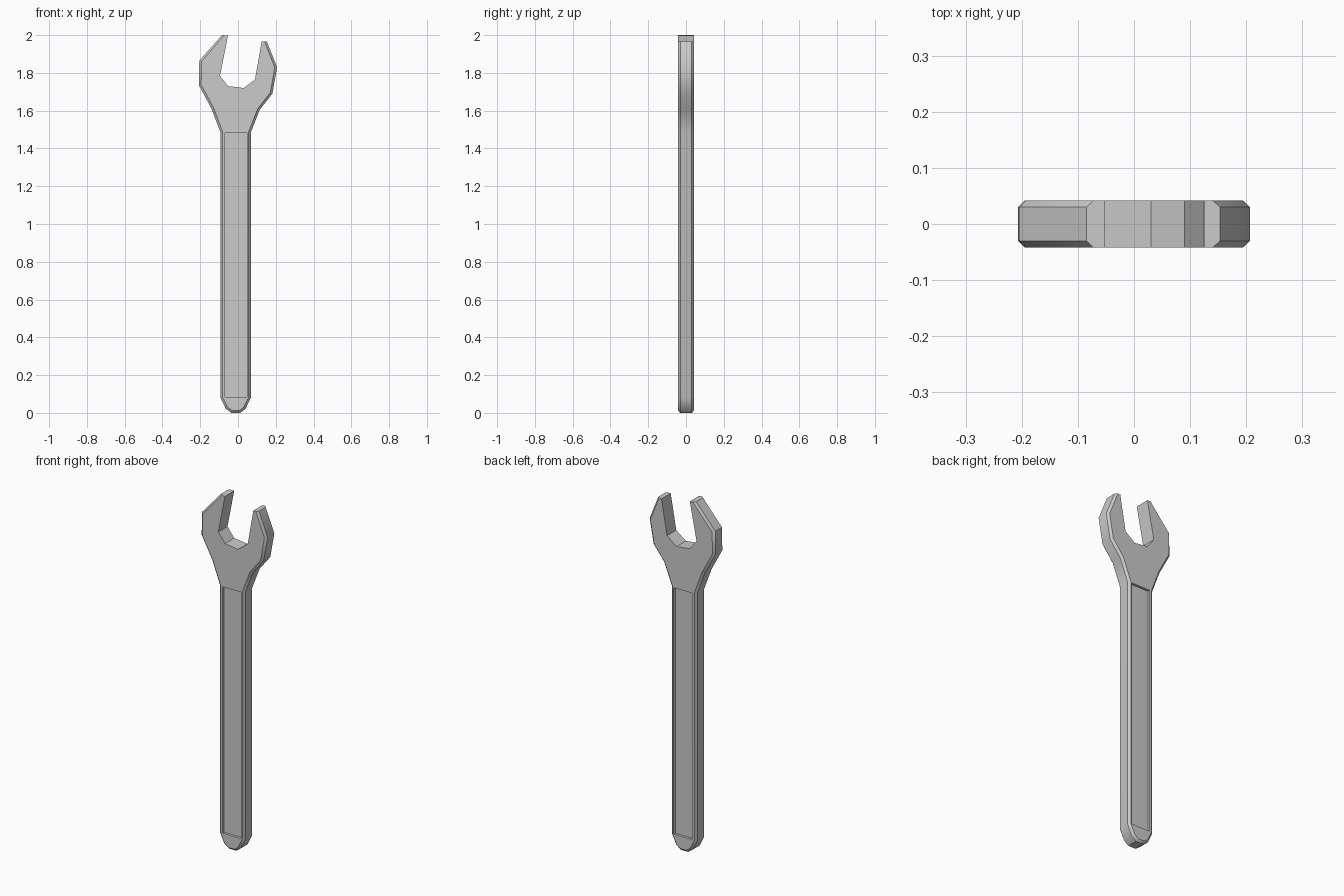
import bpy, bmesh
from mathutils import Vector

if "Cube" in bpy.data.objects:
    bpy.data.objects.remove(bpy.data.objects["Cube"])

# Silhouette (x, z): outer edge from right jaw tip, round the handle, to left jaw tip
outer = [(0.153, 1.965), (0.207, 1.83), (0.182, 1.69), (0.115, 1.605), (0.068, 1.485),
         (0.068, 0.08), (0.04, 0.022), (0.012, 0.0), (-0.035, 0.0), (-0.065, 0.022),
         (-0.093, 0.08), (-0.093, 1.485), (-0.14, 1.61), (-0.207, 1.735),
         (-0.205, 1.865), (-0.085, 2.0)]
# Jaw opening, left to right
jaw = [(-0.053, 1.998), (-0.095, 1.785), (-0.053, 1.73), (0.03, 1.72),
       (0.09, 1.765), (0.125, 1.965)]
outer = [Vector(p) for p in outer]
jaw = [Vector(p) for p in jaw]
HALF, EDGE, CHAMFER = 0.0415, 0.03, 0.012


def inset(pts, d):
    """Mitred offset to the inside; the jaw tips slide along their top edges."""
    res = [pts[0] + (jaw[-1] - pts[0]).normalized() * d]
    for a, b, c in zip(pts, pts[1:], pts[2:]):
        u, v = (b - a).normalized(), (c - b).normalized()
        n1, n2 = Vector((u.y, -u.x)), Vector((v.y, -v.x))
        res.append(b + (n1 + n2) * d / (1 + n1.dot(n2)))
    res.append(pts[-1] + (jaw[0] - pts[-1]).normalized() * d)
    return res


# Wrench body: four stacked outlines, chamfered on the outside only
inner = inset(outer, CHAMFER)
bm = bmesh.new()
rings = [[bm.verts.new((p.x, y, p.y)) for p in pts + jaw]
         for y, pts in ((-HALF, inner), (-EDGE, outer), (EDGE, outer), (HALF, inner))]
n = len(rings[0])
for r, s in zip(rings, rings[1:]):
    for i in range(n):
        j = (i + 1) % n
        bm.faces.new((r[i], r[j], s[j], s[i]))
bm.faces.new(rings[0])
bm.faces.new(rings[-1])
bmesh.ops.recalc_face_normals(bm, faces=bm.faces)
mesh = bpy.data.meshes.new("wrench_body")
bm.to_mesh(mesh)
bm.free()
body = bpy.data.objects.new("wrench_body", mesh)
bpy.context.collection.objects.link(body)
bpy.context.view_layer.objects.active = body

# Shallow rectangular recess on both faces of the handle
DEPTH = 0.014
for side in (-1, 1):
    bpy.ops.mesh.primitive_cube_add(size=1, location=(-0.01, side * (HALF - DEPTH + 0.05), 0.782))
    cutter = bpy.context.object
    cutter.name = "recess_cutter"
    cutter.scale = (0.116, 0.1, 1.398)
    cutter.hide_render = True
    bpy.context.view_layer.update()
    bpy.context.view_layer.objects.active = body
    mod = body.modifiers.new("recess", 'BOOLEAN')
    mod.operation = 'DIFFERENCE'
    mod.solver = 'EXACT'
    mod.object = cutter
    bpy.ops.object.modifier_apply(modifier=mod.name)
    bpy.data.objects.remove(cutter)

# Smooth sides, sharp chamfers
bpy.ops.object.select_all(action='DESELECT')
body.select_set(True)
bpy.context.view_layer.objects.active = body
bpy.ops.object.shade_smooth_by_angle(angle=0.6)
